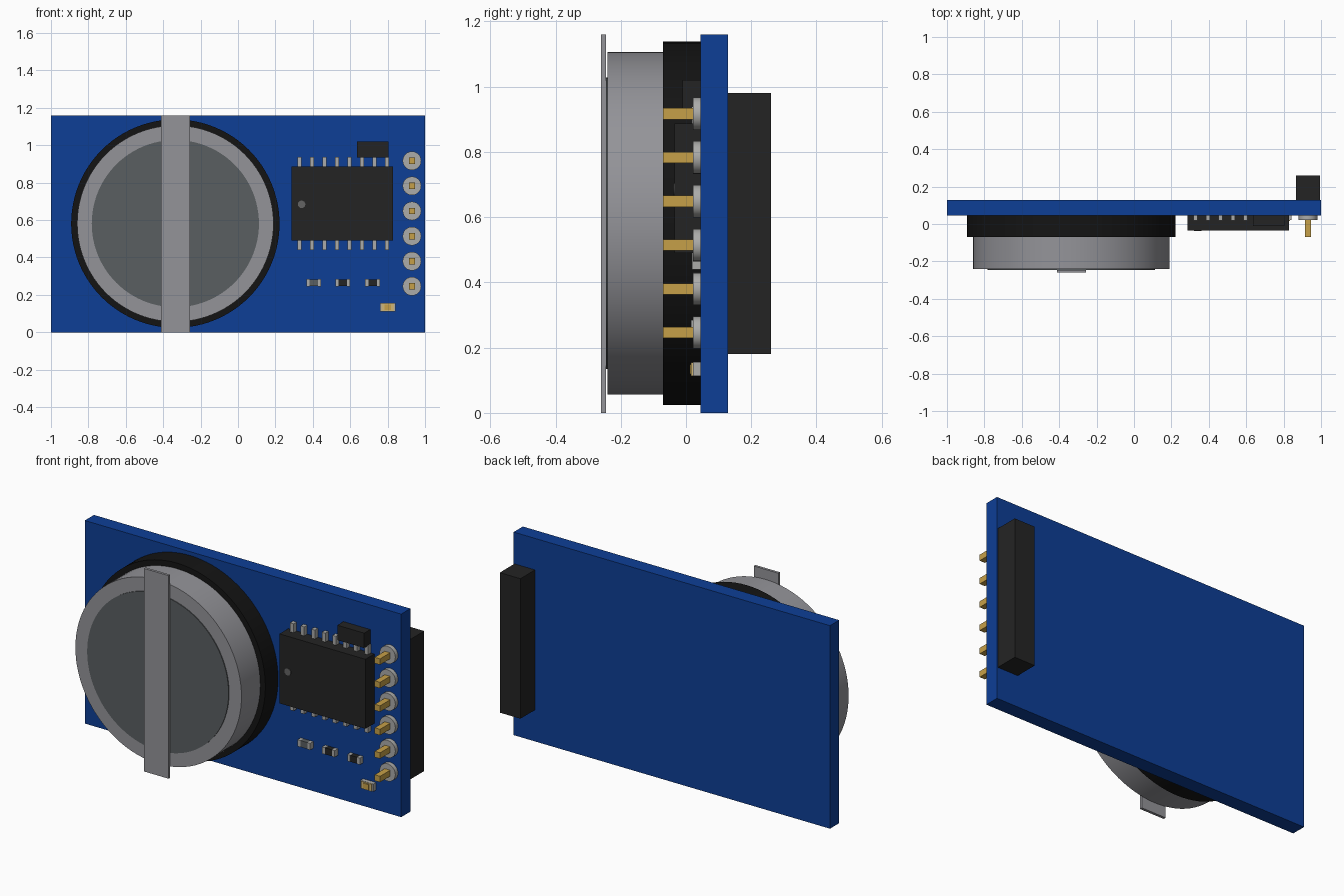
import bpy, math

cube = bpy.data.objects.get("Cube")
if cube:
    bpy.data.objects.remove(cube, do_unlink=True)


def material(name, srgb):
    lin = [c / 12.92 if c <= 0.04045 else ((c + 0.055) / 1.055) ** 2.4
           for c in (v / 255 for v in srgb)]
    m = bpy.data.materials.new(name)
    m.use_nodes = True
    m.diffuse_color = (*lin, 1)
    bsdf = next(n for n in m.node_tree.nodes if n.type == 'BSDF_PRINCIPLED')
    bsdf.inputs["Base Color"].default_value = (*lin, 1)
    return m


BLUE = material("board blue", (13, 62, 150))
BLACK = material("holder black", (20, 20, 20))
CHARCOAL = material("package charcoal", (36, 36, 36))
STEEL = material("steel grey", (148, 148, 153))
DARK_STEEL = material("dark steel", (90, 95, 97))
SILVER = material("solder silver", (172, 172, 170))
GOLD = material("gold", (198, 160, 72))
DOT = material("marker grey", (100, 100, 100))
PALE_GOLD = material("pale gold", (208, 182, 118))

FACE = 0.045    # front surface of the board


def box(name, x, y, z, mat):
    """Box from (low, high) ranges on each axis."""
    bpy.ops.mesh.primitive_cube_add(size=1)
    o = bpy.context.object
    o.name = name
    for v in o.data.vertices:
        v.co = [(r[0] + r[1]) / 2 + c * (r[1] - r[0])
                for c, r in zip(v.co, (x, y, z))]
    o.data.materials.append(mat)
    return o


def disc(name, x, z, radius, y, mat, sides=96):
    """Round part whose axis runs from front to back."""
    bpy.ops.mesh.primitive_cylinder_add(
        vertices=sides, radius=radius, depth=y[1] - y[0],
        location=(x, (y[0] + y[1]) / 2, z), rotation=(math.pi / 2, 0, 0))
    o = bpy.context.object
    o.name = name
    o.data.materials.append(mat)
    bpy.ops.object.shade_smooth_by_angle(angle=math.radians(35))
    return o


def around(c, size):
    return (c - size / 2, c + size / 2)


# Circuit board
box("circuit_board", (-1, 1), (FACE, 0.128), (0, 1.16), BLUE)

# Coin cell, its holder and the retaining strap
CX, CZ = -0.335, 0.581
disc("battery_holder", CX, CZ, 0.557, (-0.07, FACE), BLACK)
disc("battery", CX, CZ, 0.525, (-0.24, -0.07), STEEL)
disc("battery_cap", CX, CZ, 0.447, (-0.245, -0.238), DARK_STEEL)
box("battery_strap", (-0.412, -0.257), (-0.26, -0.245), (0, 1.16), STEEL)

# Main chip with eight legs on each long side
box("main_chip", (0.287, 0.83), (-0.035, FACE), (0.49, 0.887), CHARCOAL)
disc("chip_marker", 0.34, 0.684, 0.02, (-0.038, -0.034), DOT, 24)
for i in range(8):
    x = around(0.328 + i * 0.067, 0.022)
    box(f"chip_leg_upper_{i + 1}", x, (0.018, FACE), (0.88, 0.938), SILVER)
    box(f"chip_leg_lower_{i + 1}", x, (0.018, FACE), (0.44, 0.497), SILVER)

# Small upper component
box("small_chip", (0.635, 0.805), (-0.01, FACE), (0.935, 1.02), CHARCOAL)

# Surface mount components with metal end caps
for i, (x, mat) in enumerate([(0.405, DARK_STEEL), (0.56, CHARCOAL), (0.72, CHARCOAL)]):
    z = 0.265
    box(f"component_body_{i + 1}", around(x, 0.046), (0.017, FACE), around(z, 0.037), mat)
    for side, name in ((-1, "right"), (1, "left")):
        box(f"component_cap_{name}_{i + 1}", around(x + side * 0.031, 0.018),
            (0.016, FACE), around(z, 0.038), SILVER)

# Indicator light
box("light_base", around(0.80, 0.082), (0.022, FACE), around(0.134, 0.043), SILVER)
box("light_frame", around(0.80, 0.066), (0.015, 0.022), around(0.134, 0.041), PALE_GOLD)
box("light_lens", around(0.80, 0.036), (0.012, 0.016), around(0.134, 0.03), GOLD)

# Header block on the back, with pins and solder pads on the front
box("header_block", (0.865, 0.995), (0.128, 0.26), (0.18, 0.98), CHARCOAL)
for i in range(6):
    z = 0.246 + i * 0.1342
    disc(f"solder_pad_{i + 1}", 0.93, z, 0.05, (0.021, FACE), SILVER, 24)
    box(f"header_pin_{i + 1}", around(0.93, 0.034), (-0.07, FACE), around(z, 0.034), GOLD)
